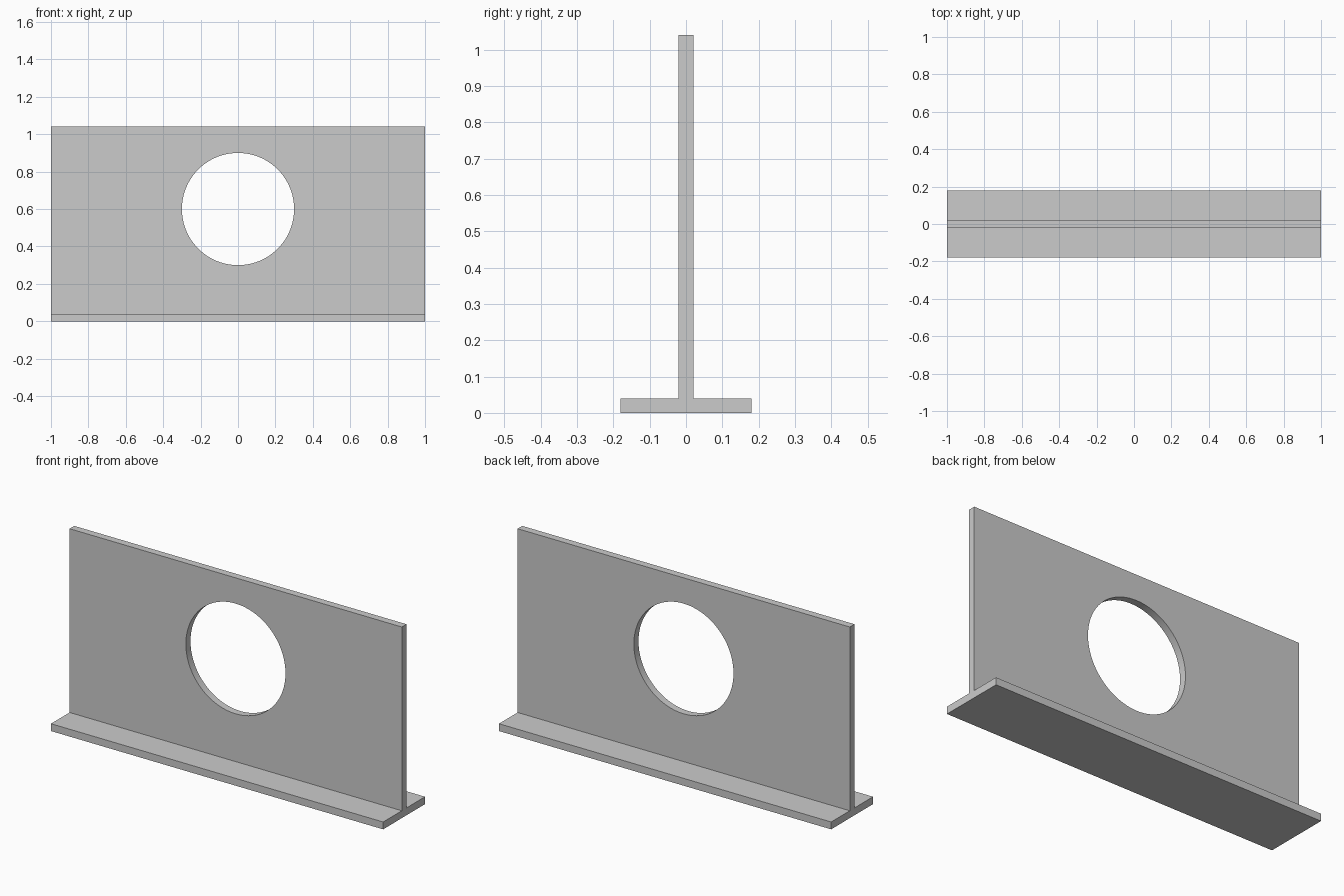
import bpy
import bmesh
import math

if "Cube" in bpy.data.objects:
    bpy.data.objects.remove(bpy.data.objects["Cube"])

LENGTH = 2.0
BASE_HALF, BASE_H = 0.18, 0.04
WEB_HALF, TOP = 0.02, 1.04
HOLE_R, HOLE_Z = 0.30, 0.60

# Inverted-T section (y, z) extruded along x
half = [(BASE_HALF, 0), (BASE_HALF, BASE_H), (WEB_HALF, BASE_H), (WEB_HALF, TOP)]
profile = half + [(-y, z) for y, z in reversed(half)]

bm = bmesh.new()
face = bm.faces.new([bm.verts.new((-LENGTH / 2, y, z)) for y, z in profile])
ext = bmesh.ops.extrude_face_region(bm, geom=[face])
moved = [g for g in ext["geom"] if isinstance(g, bmesh.types.BMVert)]
bmesh.ops.translate(bm, verts=moved, vec=(LENGTH, 0, 0))
bmesh.ops.recalc_face_normals(bm, faces=bm.faces)
mesh = bpy.data.meshes.new("t_beam_panel")
bm.to_mesh(mesh)
bm.free()
panel = bpy.data.objects.new("t_beam_panel", mesh)
bpy.context.collection.objects.link(panel)

# Round opening through the upright web
bpy.ops.mesh.primitive_cylinder_add(vertices=96, radius=HOLE_R, depth=0.2,
                                    location=(0, 0, HOLE_Z),
                                    rotation=(math.pi / 2, 0, 0))
cutter = bpy.context.object
cutter.name = "hole_cutter"
cutter.hide_render = True

cut = panel.modifiers.new("round_hole", 'BOOLEAN')
cut.operation = 'DIFFERENCE'
cut.solver = 'EXACT'
cut.object = cutter

bpy.ops.object.select_all(action='DESELECT')
panel.select_set(True)
bpy.context.view_layer.objects.active = panel
bpy.ops.object.modifier_apply(modifier=cut.name)
bpy.data.objects.remove(cutter)

# Smooth hole wall, crisp edges elsewhere
bpy.ops.object.shade_smooth_by_angle(angle=math.radians(30))
